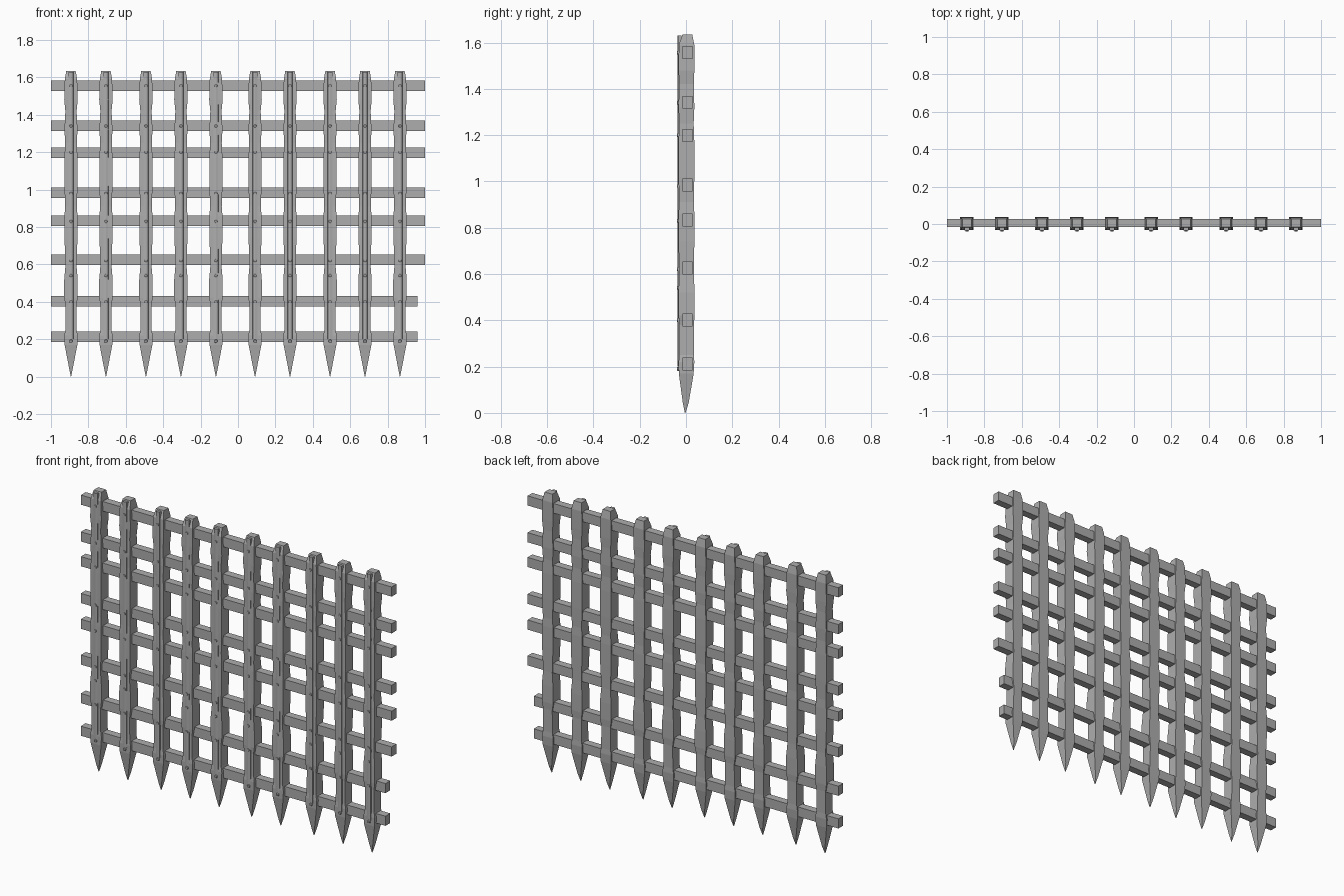
import bpy, bmesh, math
from mathutils import Matrix

POST_X = [-0.893, -0.706, -0.492, -0.305, -0.118, 0.091, 0.278, 0.492, 0.679, 0.866]
RAIL_Z = [0.212, 0.402, 0.626, 0.834, 0.984, 1.198, 1.342, 1.556]
RIVET_Z = [0.19, 0.40, 0.54, 0.62, 0.83, 0.98, 1.20, 1.34, 1.555]

# Post outline: z, half width, front y, back y
POST = [
    (0.0, 0.001, -0.005, -0.002), (0.045, 0.010, -0.014, 0.012),
    (0.17, 0.034, -0.031, 0.033), (0.22, 0.036, -0.032, 0.036),
    (0.25, 0.030, -0.029, 0.034), (0.38, 0.029, -0.029, 0.034),
    (0.42, 0.036, -0.032, 0.037), (0.52, 0.036, -0.032, 0.037),
    (0.60, 0.029, -0.030, 0.034), (0.74, 0.035, -0.032, 0.036),
    (0.86, 0.035, -0.032, 0.036), (0.91, 0.031, -0.030, 0.034),
    (1.02, 0.035, -0.032, 0.036), (1.17, 0.035, -0.032, 0.036),
    (1.25, 0.031, -0.030, 0.033), (1.32, 0.035, -0.032, 0.036),
    (1.42, 0.030, -0.030, 0.034), (1.48, 0.036, -0.032, 0.036),
    (1.59, 0.033, -0.031, 0.036), (1.635, 0.025, -0.015, 0.027),
]

iron = bpy.data.materials.new("dark_grey")
iron.diffuse_color = (0.42, 0.42, 0.42, 1)


def finish(bm, name, positions=(0.0,)):
    """Make one mesh and place a copy at every x position."""
    bmesh.ops.recalc_face_normals(bm, faces=bm.faces)
    mesh = bpy.data.meshes.new(name)
    bm.to_mesh(mesh)
    bm.free()
    mesh.materials.append(iron)
    for x in positions:
        obj = bpy.data.objects.new(name, mesh)
        obj.location.x = x
        bpy.context.collection.objects.link(obj)


def loft(bm, sections):
    rings = [[bm.verts.new(p) for p in s] for s in sections]
    n = len(rings[0])
    for a, b in zip(rings, rings[1:]):
        for i in range(n):
            j = (i + 1) % n
            bm.faces.new((a[i], a[j], b[j], b[i]))
    bm.faces.new(rings[0][::-1])
    bm.faces.new(rings[-1])


# Hewn posts with pointed feet
bm = bmesh.new()
loft(bm, [[(-w, f, z), (w, f, z), (w, b, z), (-w, b, z)] for z, w, f, b in POST])
finish(bm, "post", POST_X)

# Raised strap along the front of each post
bm = bmesh.new()
section = [(-0.014, -0.02), (-0.012, -0.034), (0.0, -0.036), (0.012, -0.034), (0.014, -0.02)]
loft(bm, [[(x, y, z) for x, y in section] for z in (0.20, 1.63)])
finish(bm, "front_strap", POST_X)

# Rivets on the straps
bm = bmesh.new()
for z in RIVET_Z:
    m = Matrix.Translation((0, -0.034, z)) @ Matrix.Rotation(math.pi / 2, 4, 'X')
    bmesh.ops.create_cone(bm, cap_ends=True, segments=8, radius1=0.010,
                          radius2=0.007, depth=0.010, matrix=m)
finish(bm, "rivets", POST_X)

# Horizontal rails; the two lowest are shorter on the right
for i, z in enumerate(RAIL_Z):
    right = 0.96 if i < 2 else 1.0
    bm = bmesh.new()
    loft(bm, [[(x, -0.016, z - 0.028), (x, 0.028, z - 0.028),
               (x, 0.028, z + 0.028), (x, -0.016, z + 0.028)] for x in (-1.0, right)])
    finish(bm, "rail")
